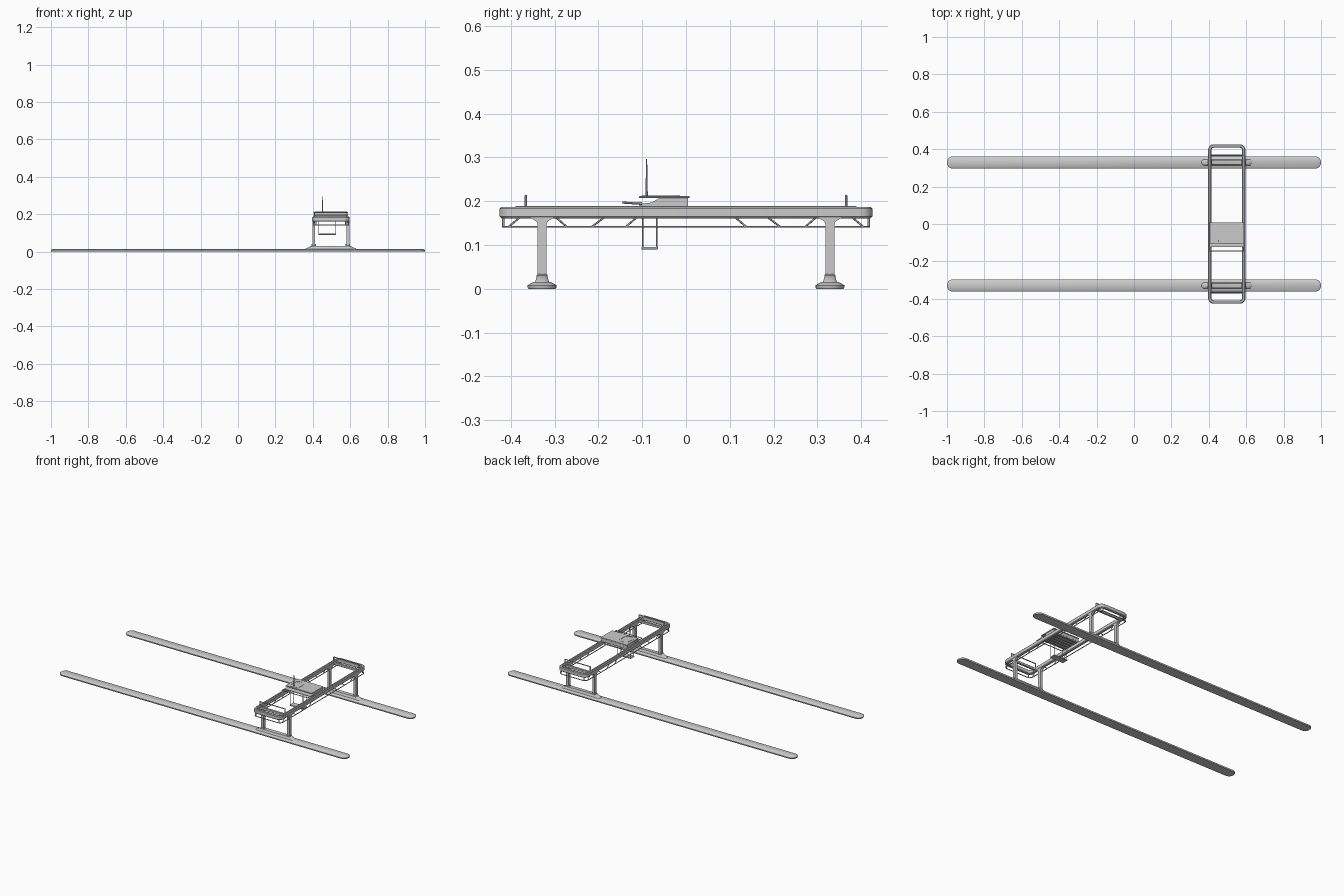
import bpy, bmesh, math
from mathutils import Vector

if "Cube" in bpy.data.objects:
    bpy.data.objects.remove(bpy.data.objects["Cube"])

CX = 0.496   # crane centre along the tracks
LEG_Y = 0.329


def finish(name, bm, smooth=False):
    bmesh.ops.recalc_face_normals(bm, faces=bm.faces)
    me = bpy.data.meshes.new(name)
    bm.to_mesh(me)
    bm.free()
    ob = bpy.data.objects.new(name, me)
    bpy.context.collection.objects.link(ob)
    if smooth:
        bpy.context.view_layer.objects.active = ob
        ob.select_set(True)
        bpy.ops.object.shade_smooth_by_angle(angle=math.radians(35))
        ob.select_set(False)
    return ob


def rounded_loop(cx, cy, hx, hy, r, z, seg=5):
    pts = []
    for q, (sx, sy) in enumerate([(1, 1), (-1, 1), (-1, -1), (1, -1)]):
        for i in range(seg + 1):
            a = math.pi / 2 * (q + i / seg)
            pts.append((cx + sx * (hx - r) + r * math.cos(a),
                        cy + sy * (hy - r) + r * math.sin(a), z))
    return pts


def loft(name, cx, cy, rings, hollow=False):
    """Skin rounded rectangles (hx, hy, radius, z); hollow joins last to first."""
    bm = bmesh.new()
    loops = [[bm.verts.new(p) for p in rounded_loop(cx, cy, *r)] for r in rings]
    n = len(loops[0])
    pairs = list(zip(loops, loops[1:]))
    if hollow:
        pairs.append((loops[-1], loops[0]))
    else:
        bm.faces.new(loops[0])
        bm.faces.new(loops[-1])
    for a, b in pairs:
        for i in range(n):
            j = (i + 1) % n
            bm.faces.new((a[i], a[j], b[j], b[i]))
    return finish(name, bm, True)


def frame(name, hx, hy, r, w, z0, z1, c):
    """Rounded rectangular ring with chamfered outer edges."""
    prof = [(c, z0), (0, z0 + c), (0, z1 - c), (c, z1),
            (w - c, z1), (w, z1 - c), (w, z0 + c), (w - c, z0)]
    return loft(name, CX, 0, [(hx - d, hy - d, r - d, z) for d, z in prof], True)


def box(name, x0, x1, y0, y1, z0, z1, bevel=0):
    bm = bmesh.new()
    bmesh.ops.create_cube(bm, size=1)
    for v in bm.verts:
        v.co = ((x0 + x1) / 2 + v.co.x * (x1 - x0), (y0 + y1) / 2 + v.co.y * (y1 - y0),
                (z0 + z1) / 2 + v.co.z * (z1 - z0))
    if bevel:
        bmesh.ops.bevel(bm, geom=bm.edges[:], offset=bevel, segments=1, affect='EDGES')
    return finish(name, bm)


def prism(name, pts, x0, x1):
    """Extrude a (y, z) outline along x."""
    bm = bmesh.new()
    f = bm.faces.new([bm.verts.new((x0, y, z)) for y, z in pts])
    ext = bmesh.ops.extrude_face_region(bm, geom=[f])
    bmesh.ops.translate(bm, vec=(x1 - x0, 0, 0),
                        verts=[v for v in ext['geom'] if isinstance(v, bmesh.types.BMVert)])
    return finish(name, bm)


def rod(name, a, b, r0, r1=None, seg=8):
    a, b = Vector(a), Vector(b)
    bm = bmesh.new()
    bmesh.ops.create_cone(bm, cap_ends=True, segments=seg, radius1=r0,
                          radius2=r0 if r1 is None else r1, depth=(b - a).length)
    rot = (b - a).to_track_quat('Z', 'Y').to_matrix()
    for v in bm.verts:
        v.co = rot @ v.co + (a + b) / 2
    return finish(name, bm, True)


# Ground tracks, bogies and legs on both sides
for s, side in ((-1, "front"), (1, "back")):
    y = s * LEG_Y
    loft(side + "_track", 0, y, [(0.998, 0.031, 0.03, 0), (1.0, 0.033, 0.032, 0.003),
                                 (1.0, 0.033, 0.032, 0.008), (0.988, 0.021, 0.02, 0.015)])
    loft(side + "_bogie", CX, y, [(0.137, 0.017, 0.016, 0.013), (0.132, 0.015, 0.014, 0.018),
                                  (0.105, 0.012, 0.011, 0.03)])
    for t, end in ((-1, "left"), (1, "right")):
        x = CX + t * 0.091
        name = side + "_" + end
        box(name + "_leg_shoe", x - 0.012, x + 0.012, y - 0.013, y + 0.013, 0.015, 0.034, 0.003)
        # leg with wide haunches under the girder
        half = [(0.01, 0.03), (0.01, 0.148), (0.013, 0.154), (0.03, 0.164), (0.06, 0.172), (0.06, 0.178)]
        outline = [(y + a, z) for a, z in half] + [(y - a, z) for a, z in reversed(half)]
        prism(name + "_leg", outline, x - 0.008, x + 0.008)
        rod(name + "_leg_lamp", (x - 0.011, y, 0.036), (x + 0.011, y, 0.036), 0.004)
        rod(name + "_hoop_post", (x - t * 0.004, s * 0.366, 0.18), (x - t * 0.004, s * 0.366, 0.213), 0.003)
    # guard hoop and end beams
    rod(side + "_guard_bar", (CX - 0.087, s * 0.366, 0.212), (CX + 0.087, s * 0.366, 0.212), 0.003)
    box(side + "_cross_beam", CX - 0.085, CX + 0.085, s * 0.366 - 0.006, s * 0.366 + 0.006, 0.166, 0.182, 0.002)

# Top girder ring with bumper sleeves at each end
frame("top_girder", 0.1, 0.426, 0.03, 0.018, 0.161, 0.187, 0.004)
for t, end in ((-1, "left"), (1, "right")):
    x = CX + t * 0.091
    box(end + "_running_rail", x - 0.003, x + 0.003, -0.39, 0.39, 0.186, 0.189)

# Lower cable rail and its slanted hangers
frame("cable_rail", 0.097, 0.421, 0.025, 0.005, 0.140, 0.144, 0.001)
for t in (-1, 1):
    x = CX + t * 0.0945
    for s in (-1, 1):
        for ya, yb in ((0.405, 0.38), (0.365, 0.39), (0.273, 0.297), (0.215, 0.187),
                       (0.175, 0.202), (0.137, 0.113), (0.10, 0.125)):
            if ya in (0.365, 0.175, 0.10):
                continue
            rod("rail_hanger", (x, s * yb, 0.163), (x, s * ya, 0.142), 0.0022, seg=6)
        rod("rail_end_post", (CX + t * 0.08, s * 0.418, 0.141), (CX + t * 0.08, s * 0.418, 0.165), 0.003, seg=6)

# Trolley: sloped housing, deck, roof plate and front platform
prism("trolley_housing", [(-0.106, 0.189), (0.004, 0.189), (0.004, 0.208), (-0.06, 0.208),
                          (-0.078, 0.197), (-0.106, 0.194)], CX - 0.088, CX + 0.088)
box("trolley_roof", CX - 0.092, CX + 0.092, -0.107, 0.008, 0.207, 0.212, 0.001)
box("trolley_platform", CX - 0.091, CX + 0.091, -0.122, -0.10, 0.194, 0.198)
rod("platform_rail", (CX - 0.091, -0.144, 0.197), (CX + 0.091, -0.144, 0.197), 0.0025)
for t in (-1, 1):
    x = CX + t * 0.089
    rod("platform_arm", (x, -0.144, 0.197), (x, -0.10, 0.194), 0.0025)
for i in range(5):
    y = -0.095 + i * 0.023
    box("trolley_slat", CX - 0.084, CX + 0.084, y - 0.006, y + 0.006, 0.184, 0.19)
loft("roof_hatch", 0.452, -0.058, [(0.033, 0.044, 0.03, 0.211), (0.033, 0.044, 0.03, 0.2135),
                                   (0.027, 0.038, 0.024, 0.2135), (0.027, 0.038, 0.024, 0.211)], True)
rod("antenna", (0.452, -0.09, 0.21), (0.452, -0.09, 0.296), 0.0028, 0.0012)

# Hoist ropes and load spreader
for x in (0.433, 0.521):
    for y in (-0.099, -0.067):
        rod("hoist_rope", (x, y, 0.092), (x, y, 0.19), 0.0016, seg=6)
box("load_spreader", 0.430, 0.524, -0.102, -0.064, 0.090, 0.096, 0.001)
